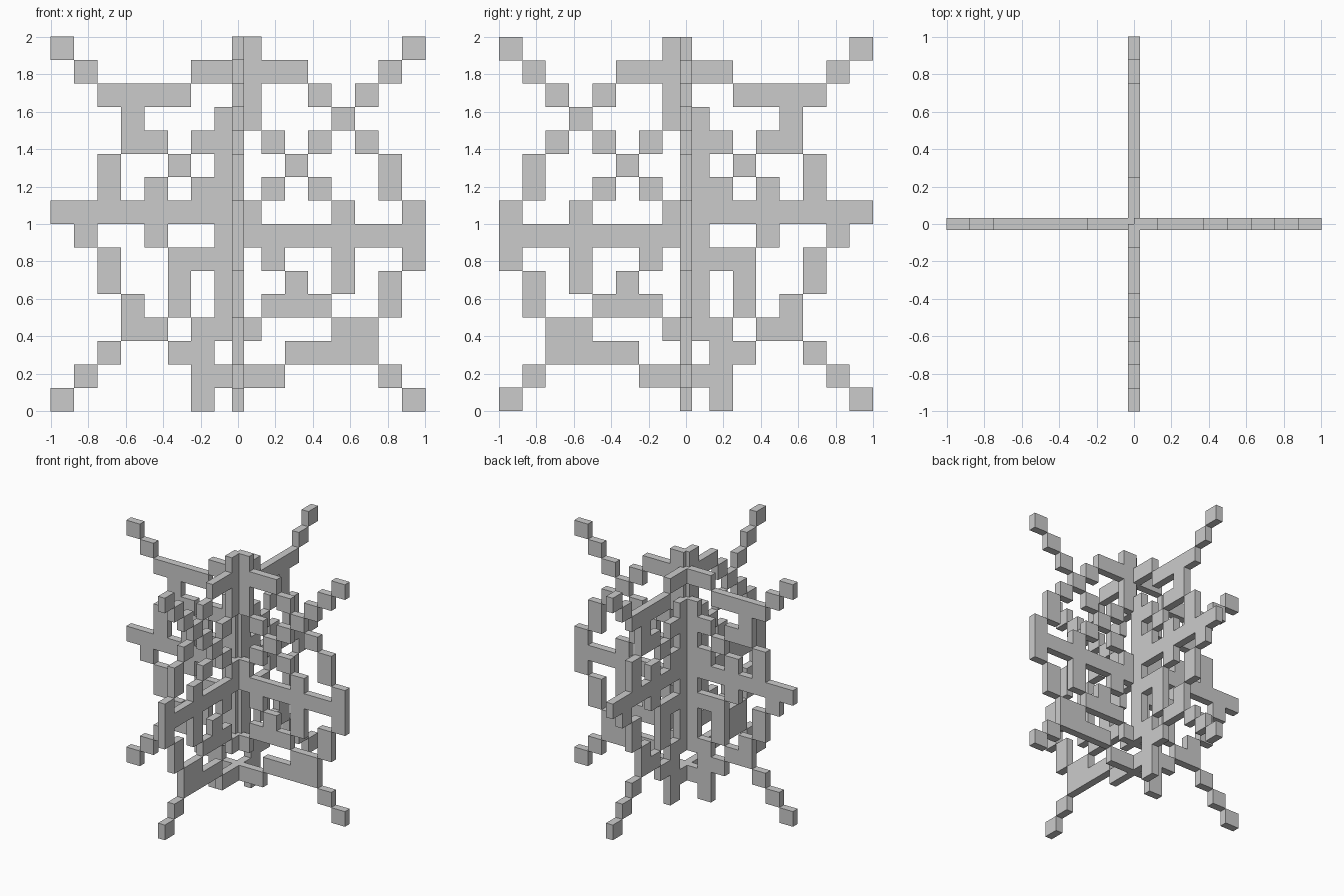
import bpy, bmesh, math

if "Cube" in bpy.data.objects:
    bpy.data.objects.remove(bpy.data.objects["Cube"])

# Pixel pattern of one lattice panel, seen from the front, top row first
PATTERN = [
    "#.......#......#",
    ".#....#####...#.",
    "..####..#..#.#..",
    "...#...##...#...",
    "...##.##.#.#.#..",
    "..#..#.#..#...#.",
    "..#.#.##.#.#..#.",
    "#########...#..#",
    ".#..#..#########",
    "..#..###.#..#..#",
    "..#..#.#..#.#.#.",
    "...#.#.#.###..#.",
    "...##.###...##..",
    "..#..##...####..",
    ".#....####....#.",
    "#.....#........#",
]
N = len(PATTERN)
CELL = 2 / N
HALF = CELL / 4  # half the panel thickness


def filled(c, r):
    return 0 <= c < N and 0 <= r < N and PATTERN[N - 1 - r][c] == "#"


def panel_mesh(name):
    """Plate following the pattern, with walls only on exposed cell sides."""
    bm = bmesh.new()

    def face(*pts):
        bm.faces.new([bm.verts.new((i * CELL - 1, y, k * CELL)) for i, y, k in pts])

    for r in range(N):
        for c in range(N):
            if not filled(c, r):
                continue
            ring = [(c, r), (c + 1, r), (c + 1, r + 1), (c, r + 1)]
            face(*[(i, -HALF, k) for i, k in ring])
            face(*[(i, HALF, k) for i, k in reversed(ring)])
            for n, (dc, dr) in enumerate([(0, -1), (1, 0), (0, 1), (-1, 0)]):
                if not filled(c + dc, r + dr):
                    a, b = ring[n], ring[(n + 1) % 4]
                    face((a[0], HALF, a[1]), (b[0], HALF, b[1]),
                         (b[0], -HALF, b[1]), (a[0], -HALF, a[1]))
    bmesh.ops.remove_doubles(bm, verts=bm.verts, dist=1e-4)
    me = bpy.data.meshes.new(name)
    bm.to_mesh(me)
    bm.free()
    return me


# Two identical panels crossing at right angles
mesh = panel_mesh("lattice_panel")
for name, angle in (("panel_along_x", 0), ("panel_along_y", -90)):
    ob = bpy.data.objects.new(name, mesh)
    ob.rotation_euler.z = math.radians(angle)
    bpy.context.collection.objects.link(ob)
